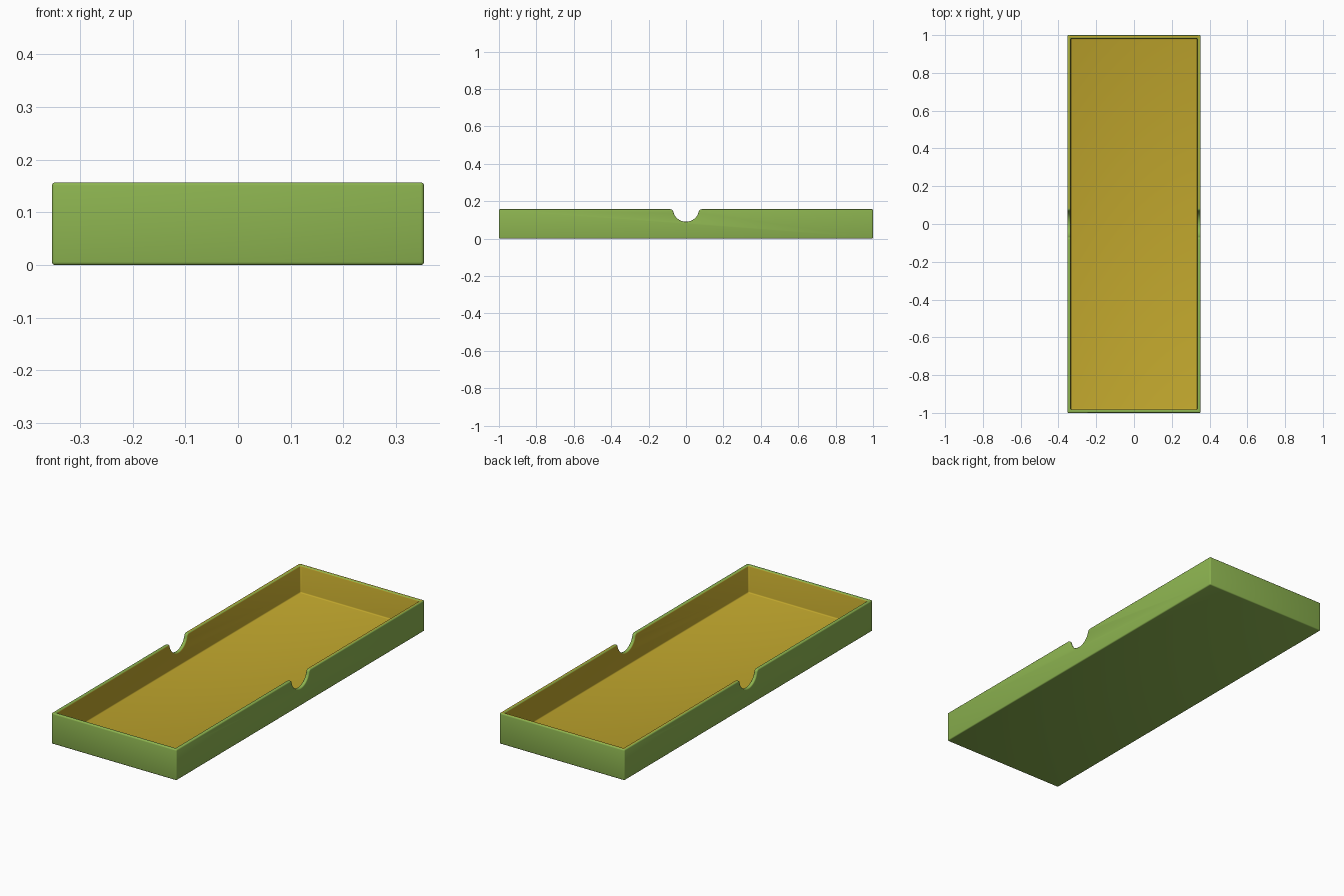
import bpy
import bmesh
from math import sin, cos, pi, sqrt, atan2, radians

# Remove the default object
cube = bpy.data.objects.get("Cube")
if cube:
    bpy.data.objects.remove(cube, do_unlink=True)

HALF_X, HALF_Y, HEIGHT = 0.353, 1.0, 0.157
WALL, EDGE = 0.018, 0.006
NOTCH_R, NOTCH_Z, LIP_R = 0.07, 0.16, 0.015


def material(name, rgb):
    m = bpy.data.materials.new(name)
    m.use_nodes = True
    m.diffuse_color = (*rgb, 1)
    m.node_tree.nodes["Principled BSDF"].inputs["Base Color"].default_value = (*rgb, 1)
    return m


def add_object(name, bm):
    bmesh.ops.recalc_face_normals(bm, faces=bm.faces)
    mesh = bpy.data.meshes.new(name)
    bm.to_mesh(mesh)
    bm.free()
    ob = bpy.data.objects.new(name, mesh)
    bpy.context.collection.objects.link(ob)
    return ob


def box(name, hx, hy, z0, z1):
    bm = bmesh.new()
    bmesh.ops.create_cube(bm, size=1)
    for v in bm.verts:
        v.co = (v.co.x * 2 * hx, v.co.y * 2 * hy, z0 + (v.co.z + 0.5) * (z1 - z0))
    return add_object(name, bm)


def arc(cy, cz, r, a0, a1, n):
    steps = [a0 + (a1 - a0) * i / n for i in range(n + 1)]
    return [(cy + r * cos(a), cz + r * sin(a)) for a in steps]


def notch_cutter():
    # Round notch whose top corners flare out in small fillets
    lip_z = HEIGHT - LIP_R
    lip_y = sqrt((NOTCH_R + LIP_R) ** 2 - (NOTCH_Z - lip_z) ** 2)
    tilt = atan2(NOTCH_Z - lip_z, lip_y)
    right = arc(lip_y, lip_z, LIP_R, pi / 2, pi - tilt, 6)
    bottom = arc(0, NOTCH_Z, NOTCH_R, -tilt, tilt - pi, 24)
    left = [(-y, z) for y, z in reversed(right)]
    top = HEIGHT + 0.1
    outline = [(lip_y, top)] + right + bottom[1:-1] + left + [(-lip_y, top)]
    bm = bmesh.new()
    face = bm.faces.new([bm.verts.new((-0.5, y, z)) for y, z in outline])
    new = bmesh.ops.extrude_face_region(bm, geom=[face])["geom"]
    bmesh.ops.translate(bm, vec=(1, 0, 0),
                        verts=[v for v in new if isinstance(v, bmesh.types.BMVert)])
    return add_object("notch_cutter", bm)


# Open tray with thumb notches in both long walls
tray = box("tray", HALF_X, HALF_Y, 0, HEIGHT)
cutters = [box("cavity_cutter", HALF_X - WALL, HALF_Y - WALL, WALL, HEIGHT + 0.1),
           notch_cutter()]
for c in cutters:
    mod = tray.modifiers.new(c.name, "BOOLEAN")
    mod.object, mod.operation, mod.solver = c, "DIFFERENCE", "EXACT"

# Softened edges
bevel = tray.modifiers.new("soft_edges", "BEVEL")
bevel.width, bevel.segments = EDGE, 3
bevel.limit_method, bevel.angle_limit = "ANGLE", radians(35)
bevel.use_clamp_overlap = False

for ob in bpy.context.selected_objects:
    ob.select_set(False)
bpy.context.view_layer.objects.active = tray
tray.select_set(True)
for name in [m.name for m in tray.modifiers]:
    bpy.ops.object.modifier_apply(modifier=name)
for c in cutters:
    bpy.data.objects.remove(c, do_unlink=True)

# Green shell, gold lining on the faces inside the cavity
tray.data.materials.clear()
tray.data.materials.append(material("leaf_green", (0.265, 0.455, 0.08)))
tray.data.materials.append(material("gold_lining", (0.527, 0.381, 0.026)))
for p in tray.data.polygons:
    x, y, z = p.center
    inside = (abs(x) < HALF_X - WALL + 0.0005 and abs(y) < HALF_Y - WALL + 0.0005
              and z > WALL / 2)
    p.material_index = int(inside)

bpy.ops.object.shade_smooth_by_angle(angle=radians(35))
